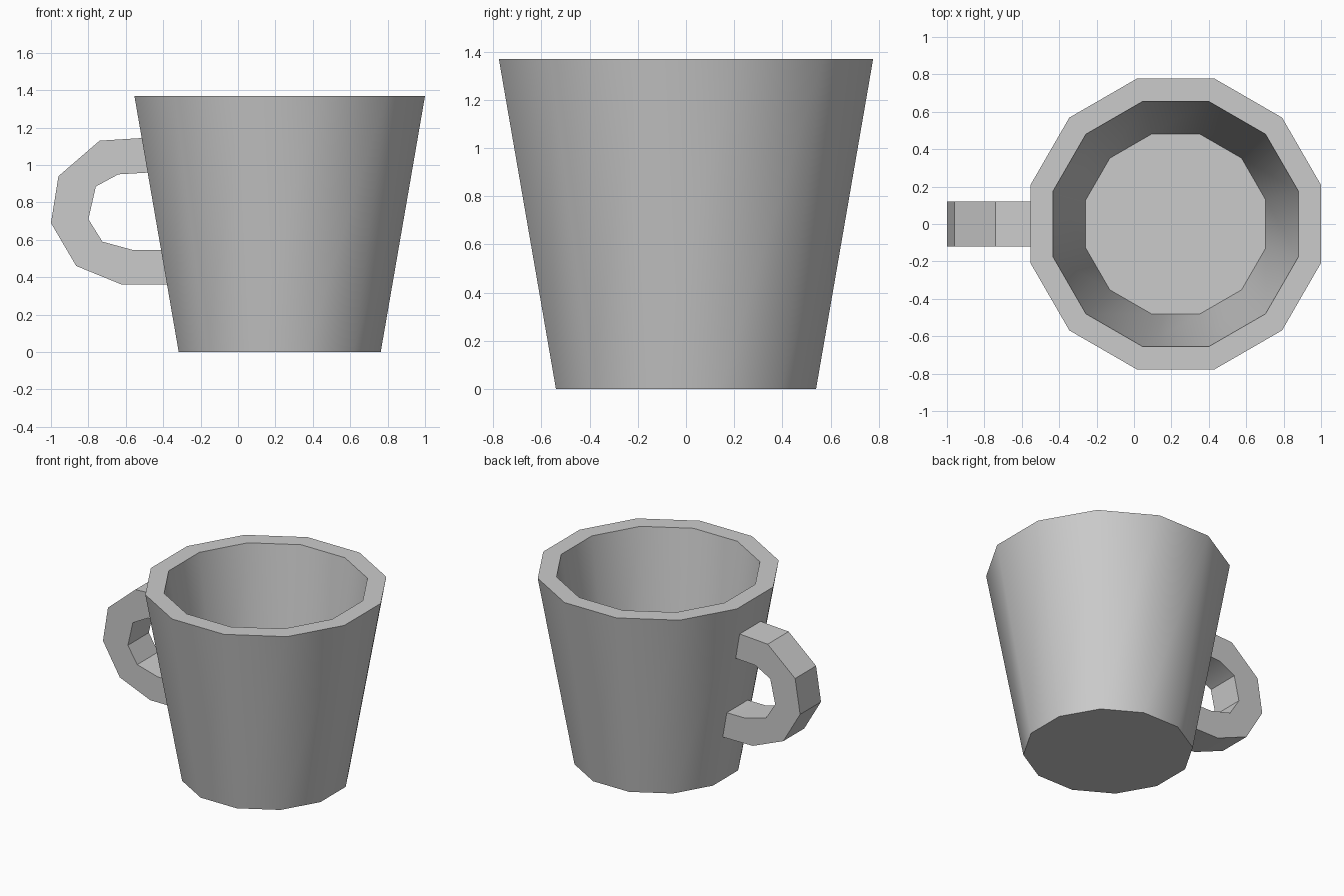
import bpy
import bmesh
import math

if "Cube" in bpy.data.objects:
    bpy.data.objects.remove(bpy.data.objects["Cube"])

SIDES = 12
CUP_X = 0.223
HEIGHT = 1.37


def finish(name, bm):
    bmesh.ops.recalc_face_normals(bm, faces=bm.faces[:])
    mesh = bpy.data.meshes.new(name)
    bm.to_mesh(mesh)
    bm.free()
    obj = bpy.data.objects.new(name, mesh)
    bpy.context.collection.objects.link(obj)
    bpy.ops.object.select_all(action='DESELECT')
    obj.select_set(True)
    bpy.context.view_layer.objects.active = obj
    bpy.ops.object.shade_smooth_by_angle(angle=math.radians(31))
    return obj


def loft(bm, rings):
    """Skin consecutive vertex rings and cap both ends."""
    for a, b in zip(rings, rings[1:]):
        n = len(a)
        for i in range(n):
            j = (i + 1) % n
            bm.faces.new((a[i], a[j], b[j], b[i]))
    bm.faces.new(rings[0])
    bm.faces.new(rings[-1])


# Cup body: outer foot, outer rim, inner rim, inner floor (apothem, z)
bm = bmesh.new()
rings = []
for apothem, z in [(0.54, 0), (0.777, HEIGHT), (0.656, HEIGHT), (0.481, 0.15)]:
    r = apothem / math.cos(math.pi / SIDES)
    angles = [2 * math.pi * (i + 0.5) / SIDES for i in range(SIDES)]
    rings.append([bm.verts.new((CUP_X + r * math.cos(a), r * math.sin(a), z))
                  for a in angles])
loft(bm, rings)
finish("cup_body", bm)

# Handle: pairs of outer and inner profile points (x, z), from top to bottom
outer = [(-0.50, 1.145), (-0.74, 1.13), (-0.96, 0.94), (-1.0, 0.69),
         (-0.865, 0.46), (-0.62, 0.36), (-0.37, 0.36)]
inner = [(-0.47, 0.96), (-0.64, 0.95), (-0.76, 0.885), (-0.80, 0.71),
         (-0.725, 0.59), (-0.56, 0.545), (-0.40, 0.545)]
half = 0.12
bm = bmesh.new()
rings = []
for (xo, zo), (xi, zi) in zip(outer, inner):
    corners = [(xo, -half, zo), (xo, half, zo), (xi, half, zi), (xi, -half, zi)]
    rings.append([bm.verts.new(c) for c in corners])
loft(bm, rings)
finish("handle", bm)
